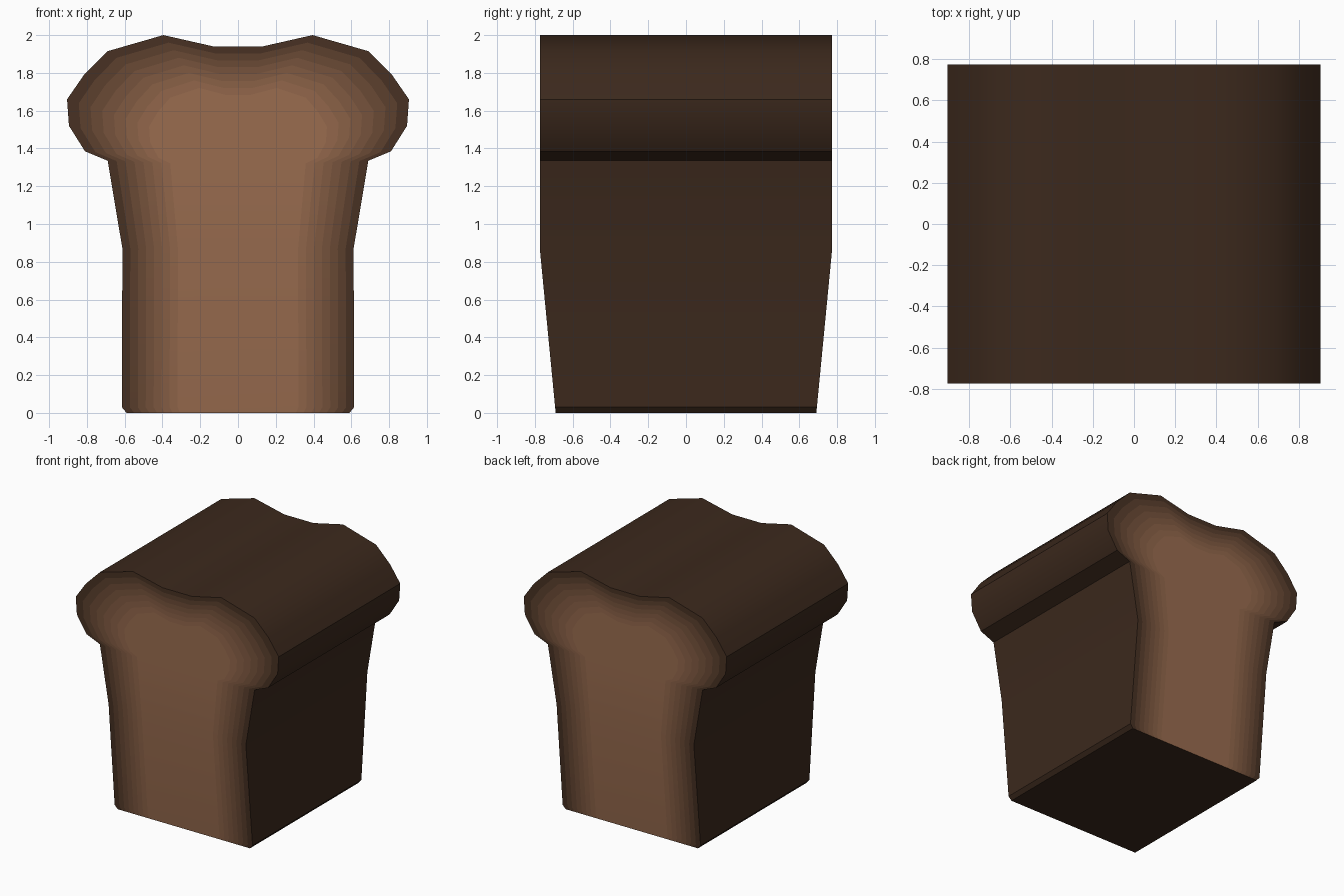
import bpy

if "Cube" in bpy.data.objects:
    bpy.data.objects.remove(bpy.data.objects["Cube"])

# right half of the loaf outline, bottom to top (x, z)
HALF = [(0.59, 0), (0.615, 0.03), (0.612, 0.87), (0.69, 1.335), (0.81, 1.385),
        (0.895, 1.52), (0.905, 1.66), (0.815, 1.79), (0.69, 1.915),
        (0.395, 2.0), (0.13, 1.94)]
N = len(HALF)
RINGS = 7


def material(name, rgb):
    m = bpy.data.materials.new(name)
    m.diffuse_color = (*rgb, 1)
    m.use_nodes = True
    m.node_tree.nodes["Principled BSDF"].inputs["Base Color"].default_value = m.diffuse_color
    return m


def depth(z):
    return 0.69 + 0.084 * min(z / 0.87, 1)


def outline(t, side):
    """Closed outline on one end of the loaf, drawn inwards by t (0 to 1)."""
    pts = []
    for x, z in HALF:
        zi = z if z < 1.3 else 1.3 + (z - 1.3) * 0.6
        pts.append((x * (1 - 0.48 * t), z + (zi - z) * t))
    pts += [(-x, z) for x, z in reversed(pts)]
    return [(x, side * depth(z), z) for x, z in pts]


def build(name, verts, faces, mats, ids):
    me = bpy.data.meshes.new(name)
    me.from_pydata(verts, [], faces)
    for m in mats:
        me.materials.append(m)
    for p, i in zip(me.polygons, ids):
        p.material_index = i
    ob = bpy.data.objects.new(name, me)
    bpy.context.collection.objects.link(ob)
    bpy.context.view_layer.objects.active = ob
    ob.select_set(True)
    bpy.ops.object.shade_smooth_by_angle(angle=0.6)
    ob.select_set(False)
    return ob


CRUST, CRUMB = (0.045, 0.022, 0.012), (0.32, 0.15, 0.078)
crust = material("crust", CRUST)
browns = [material(f"crumb_{k}", [a + (b - a) * ((k + 0.4) / (RINGS + 0.4)) ** 0.9
                                  for a, b in zip(CRUST, CRUMB)])
          for k in range(RINGS + 1)]

# crust wrapped around the loaf from front to back
n = 2 * N
verts = outline(0, -1) + outline(0, 1)
faces = [(i, i + n, (i + 1) % n + n, (i + 1) % n) for i in range(n)]
build("crust", verts, faces, [crust], [0] * n)

# cut ends: browned rings fading into a pale centre
for name, side in (("front_crumb", -1), ("back_crumb", 1)):
    verts, faces, ids = [], [], []
    for k in range(RINGS + 1):
        verts += outline(k / RINGS, side)
    for k in range(RINGS):
        for i in range(n - 1):
            a, b = k * n + i, k * n + i + 1
            faces.append((a, b, b + n, a + n))
            ids.append(k)
    c = RINGS * n
    faces.append([c + i for i in (0, 1, 2, n - 3, n - 2, n - 1)])
    faces.append([c + i for i in range(2, n - 2)])
    ids += [RINGS, RINGS]
    if side > 0:
        faces = [tuple(reversed(f)) for f in faces]
    build(name, verts, faces, browns, ids)
